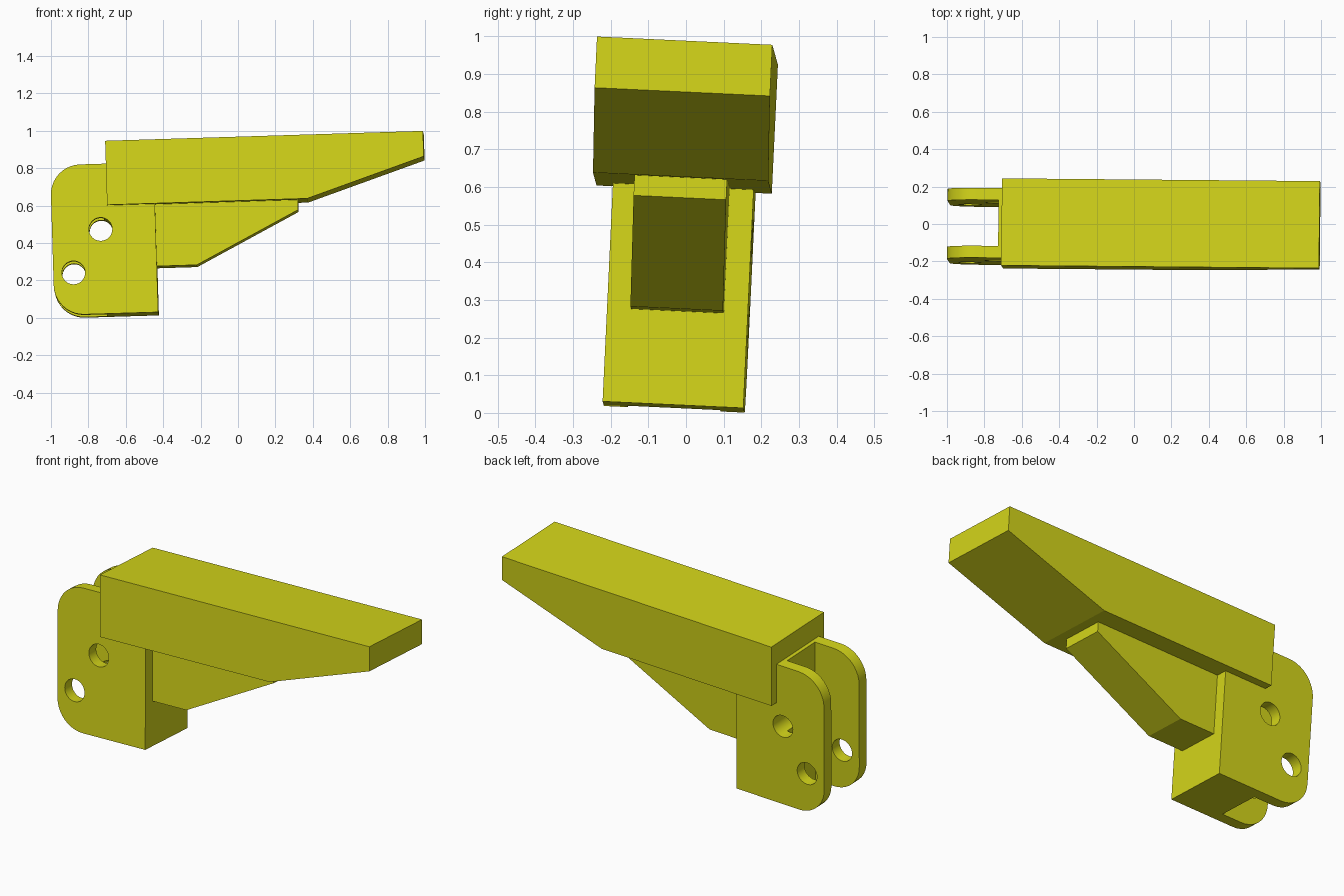
import bpy, bmesh, math
from mathutils import Matrix, Vector, Euler

if "Cube" in bpy.data.objects:
    bpy.data.objects.remove(bpy.data.objects["Cube"])

# the whole model sits slightly tilted
TILT = (Matrix.Translation((0, -0.04, 0)) @
        Euler((math.radians(-2.7), math.radians(-1.78), math.radians(-0.5))).to_matrix().to_4x4())

yellow = bpy.data.materials.new("yellow_paint")
yellow.diffuse_color = (0.66, 0.67, 0.01, 1)
yellow.use_nodes = True
yellow.node_tree.nodes["Principled BSDF"].inputs["Base Color"].default_value = yellow.diffuse_color


def extrude_profile(name, points, half_width):
    """Extrude an x-z outline symmetrically along y."""
    bm = bmesh.new()
    face = bm.faces.new([bm.verts.new((x, -half_width, z)) for x, z in points])
    new = bmesh.ops.extrude_face_region(bm, geom=[face])["geom"]
    bmesh.ops.translate(bm, vec=(0, 2 * half_width, 0),
                        verts=[v for v in new if isinstance(v, bmesh.types.BMVert)])
    bmesh.ops.recalc_face_normals(bm, faces=bm.faces)
    mesh = bpy.data.meshes.new(name)
    bm.to_mesh(mesh)
    bm.free()
    mesh.materials.append(yellow)
    obj = bpy.data.objects.new(name, mesh)
    bpy.context.collection.objects.link(obj)
    obj.matrix_world = TILT
    return obj


def arc(cx, cz, r, start, end, steps):
    angles = [math.radians(start + (end - start) * i / steps) for i in range(steps + 1)]
    return [(cx + r * math.cos(a), cz + r * math.sin(a)) for a in angles]


def cut(target, cutter):
    mod = target.modifiers.new("cut", 'BOOLEAN')
    mod.operation = 'DIFFERENCE'
    mod.solver = 'EXACT'
    mod.object = cutter
    bpy.context.view_layer.objects.active = target
    bpy.ops.object.modifier_apply(modifier=mod.name)
    bpy.data.objects.remove(cutter)


# long tapered top beam
extrude_profile("top_beam", [(-0.679, 0.615), (0.392, 0.616), (1.021, 0.822),
                             (1.021, 0.958), (-0.679, 0.958)], 0.233)

# narrow support rib under the beam
extrude_profile("support_rib", [(-0.50, 0.284), (-0.21, 0.284), (0.34, 0.562),
                                (0.34, 0.64), (-0.50, 0.64)], 0.123)

# mounting bracket with rounded left corners
left, right, bottom, top, r = -0.978, -0.424, 0.035, 0.838, 0.16
outline = ([(right, bottom), (right, top)] +
           arc(left + r, top - r, r, 90, 180, 10) +
           arc(left + r, bottom + r, r, 180, 270, 10))
bracket = extrude_profile("mounting_bracket", outline, 0.187)

# slot that splits the bracket into two ears
cut(bracket, extrude_profile("slot_cutter", [(-1.2, -0.3), (-0.70, -0.3),
                                             (-0.70, 1.2), (-1.2, 1.2)], 0.123))

# two bolt holes through the ears
for x, z in [(-0.718, 0.488), (-0.87, 0.26)]:
    cut(bracket, extrude_profile("hole_cutter", arc(x, z, 0.0625, 0, 348.75, 31), 0.4))

bpy.ops.object.select_all(action='DESELECT')
bracket.select_set(True)
bpy.context.view_layer.objects.active = bracket
bpy.ops.object.shade_smooth_by_angle(angle=math.radians(30))
